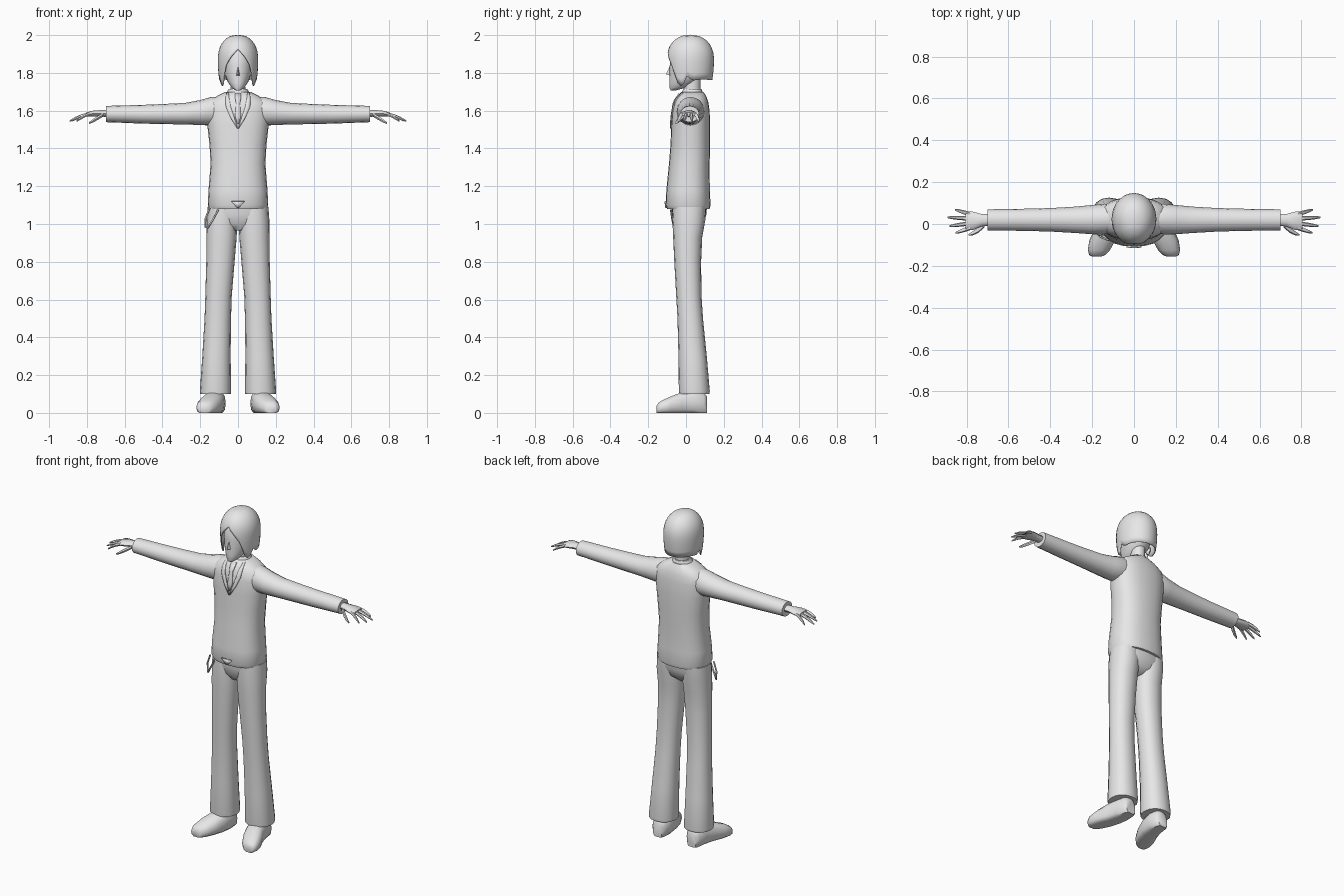
import bpy, bmesh, math
from mathutils import Vector

if "Cube" in bpy.data.objects:
    bpy.data.objects.remove(bpy.data.objects["Cube"])

grey = bpy.data.materials.new("plain_grey")
grey.diffuse_color = (0.8, 0.8, 0.8, 1)
grey.use_nodes = True
grey.node_tree.nodes["Principled BSDF"].inputs["Base Color"].default_value = grey.diffuse_color

def finish(name, bm, mirror=False, thick=0, angle=50):
    bmesh.ops.recalc_face_normals(bm, faces=bm.faces)
    me = bpy.data.meshes.new(name)
    bm.to_mesh(me)
    bm.free()
    me.materials.append(grey)
    ob = bpy.data.objects.new(name, me)
    bpy.context.collection.objects.link(ob)
    bpy.ops.object.select_all(action='DESELECT')
    ob.select_set(True)
    bpy.context.view_layer.objects.active = ob
    bpy.ops.object.shade_smooth_by_angle(angle=math.radians(angle))
    if thick:
        m = ob.modifiers.new("thickness", 'SOLIDIFY')
        m.thickness, m.offset = thick, 0
    if mirror:
        ob.modifiers.new("mirror", 'MIRROR').use_mirror_merge = False

def skin(bm, rings, caps=True):
    """Join rings of points into a closed tube."""
    vs = [[bm.verts.new(p) for p in r] for r in rings]
    n = len(vs[0])
    for a, b in zip(vs, vs[1:]):
        for i in range(n):
            j = (i + 1) % n
            bm.faces.new((a[i], a[j], b[j], b[i]))
    if caps:
        bm.faces.new(vs[0])
        bm.faces.new(vs[-1])
    return vs

def oval(ra, rb, n, power=2.0):
    for i in range(n):
        t = 2 * math.pi * i / n
        c, s = math.cos(t), math.sin(t)
        yield (ra * math.copysign(abs(c) ** (2 / power), c),
               rb * math.copysign(abs(s) ** (2 / power), s))

def column(name, rows, n=16, power=2.0, **kw):
    """Upright loft; rows are z, centre x, half width, front y, back y."""
    bm = bmesh.new()
    skin(bm, [[(cx + u, (y0 + y1) / 2 + v, z)
               for u, v in oval(rx, (y1 - y0) / 2, n, power)]
              for z, cx, rx, y0, y1 in rows])
    finish(name, bm, **kw)

def tube(bm, path, n=8):
    """Sideways loft; path points are x, y, z, y radius, z radius."""
    skin(bm, [[(x, y + u, z + v) for u, v in oval(ry, rz, n)]
              for x, y, z, ry, rz in path])

# Jacket body
body = [(1.08, 0, .152, -.100, .125), (1.10, 0, .160, -.108, .130),
        (1.18, 0, .156, -.104, .126), (1.32, 0, .145, -.090, .125),
        (1.42, 0, .151, -.082, .128), (1.52, 0, .162, -.078, .128),
        (1.60, 0, .168, -.072, .125), (1.645, 0, .160, -.062, .118),
        (1.675, 0, .115, -.046, .108), (1.70, 0, .066, -.025, .092)]
column("jacket_body", body, 24, 2.4)

def chest(x, z, lift=0.004):
    """Front point of the jacket at x, z."""
    for a, b in zip(body, body[1:]):
        if a[0] <= z <= b[0]:
            f = (z - a[0]) / (b[0] - a[0])
            rx, y0, y1 = (a[k] + (b[k] - a[k]) * f for k in (2, 3, 4))
            d = max(0, 1 - (abs(x) / rx) ** 2.4) ** (1 / 2.4)
            return (x, (y0 + y1) / 2 - (y1 - y0) / 2 * d - lift, z)

def plate(name, rows, mirror=False):
    """Thin strip on the chest; rows are z, left x, right x."""
    bm = bmesh.new()
    vs = [[bm.verts.new(chest(x, z)) for x in (l, (l + r) / 2, r)] for z, l, r in rows]
    for a, b in zip(vs, vs[1:]):
        for i in range(2):
            bm.faces.new((a[i], a[i + 1], b[i + 1], b[i]))
    finish(name, bm, mirror, thick=.007)

# Lapels, tie and belt buckle
plate("lapel", [(1.505, .0, .004), (1.56, .018, .038), (1.62, .038, .064),
                (1.66, .046, .066), (1.695, .050, .060)], True)
plate("tie", [(1.53, -.005, .005), (1.57, -.016, .016), (1.64, -.010, .010),
              (1.655, -.014, .014), (1.69, -.017, .017)])
plate("belt_buckle", [(1.085, -.004, .004), (1.12, -.035, .035)])

# Shirt collar and neck
column("shirt_collar", [(1.665, 0, .070, -.035, .095), (1.70, 0, .058, -.022, .088),
                        (1.715, 0, .048, -.012, .082)])
column("neck", [(1.67, 0, .042, -.012, .080), (1.73, 0, .038, -.012, .076),
                (1.80, 0, .042, -.010, .080)], 12)

# Sleeves
bm = bmesh.new()
tube(bm, [(.07, .025, 1.605, .060, .065), (.14, .024, 1.597, .073, .076),
          (.20, .021, 1.590, .070, .066), (.28, .020, 1.584, .063, .057),
          (.40, .020, 1.582, .056, .053), (.52, .020, 1.581, .053, .049),
          (.64, .020, 1.582, .051, .045), (.70, .020, 1.582, .050, .043)], 16)
finish("sleeve", bm, True)

# Hands: palm, four fingers and a thumb
bm = bmesh.new()
tube(bm, [(.68, .02, 1.585, .026, .020), (.73, .018, 1.586, .030, .018),
          (.77, .015, 1.584, .044, .016), (.805, .014, 1.579, .044, .011)], 10)
for y0, y1, tip in ((.048, .068, .855), (.026, .032, .892),
                    (.003, -.010, .882), (-.020, -.042, .852)):
    tube(bm, [(.785 + (tip - .785) * f, y0 + (y1 - y0) * f,
               1.583 - .018 * f - .020 * f * f, r, r)
              for f, r in ((0, .010), (.4, .010), (.75, .008), (1, .004))], 6)
tube(bm, [(.715, -.005, 1.578, .012, .012), (.745, -.030, 1.560, .013, .012),
          (.770, -.044, 1.545, .010, .010), (.790, -.052, 1.534, .004, .005)], 6)
finish("hand", bm, True)

# Trousers
column("trouser_seat", [(.965, 0, .055, -.035, .050), (1.0, 0, .135, -.060, .090),
                        (1.05, 0, .158, -.072, .108), (1.10, 0, .150, -.075, .112)], 20, 2.3)
column("trouser_leg", [(.10, .119, .081, -.036, .124), (.115, .119, .083, -.038, .126),
                       (.30, .114, .075, -.040, .110), (.50, .107, .070, -.045, .090),
                       (.62, .103, .070, -.052, .082), (.80, .093, .075, -.062, .080),
                       (.93, .087, .080, -.068, .086), (1.02, .085, .081, -.072, .102),
                       (1.09, .085, .076, -.070, .105)], 16, 2.2, mirror=True)

# Shoes: flat soles, toes turned outwards
bm = bmesh.new()
skin(bm, [[(cx + u, y, max(0, top * (.42 + v))) for u, v in oval(rx, .58, 14, 2.4)]
          for y, cx, rx, top in ((.112, .116, .030, .085), (.095, .116, .045, .11),
                                 (.04, .118, .053, .12), (-.02, .130, .058, .112),
                                 (-.08, .152, .062, .088), (-.125, .168, .053, .068),
                                 (-.148, .176, .038, .052), (-.156, .178, .022, .036))])
finish("shoe", bm, True)

# Face, nose and ears
column("face", [(1.708, 0, .014, -.082, -.050), (1.722, 0, .034, -.088, .000),
                (1.75, 0, .053, -.088, .050), (1.79, 0, .070, -.088, .100),
                (1.84, 0, .080, -.086, .120), (1.90, 0, .082, -.082, .125),
                (1.95, 0, .060, -.050, .100)], 20)
bm = bmesh.new()
nose = [bm.verts.new(p) for p in ((0, -.084, 1.84), (-.012, -.082, 1.785),
                                  (.012, -.082, 1.785), (0, -.106, 1.793))]
for f in ((0, 1, 3), (0, 3, 2), (1, 2, 3), (0, 2, 1)):
    bm.faces.new([nose[i] for i in f])
finish("nose", bm)
bm = bmesh.new()
bmesh.ops.create_uvsphere(bm, u_segments=8, v_segments=6, radius=1)
for p in bm.verts:
    p.co = Vector((.080 + .012 * p.co.x, .025 + .018 * p.co.y, 1.80 + .028 * p.co.z))
finish("ear", bm, True)

# Hair: bowl whose lower edge follows the fringe, side locks and nape
edge = [(0, 1.925), (.35, 1.885), (.62, 1.845), (.78, 1.80), (.98, 1.735),
        (1.2, 1.728), (1.4, 1.785), (1.65, 1.76), (2.1, 1.765), (3.2, 1.762)]

def hairline(t):
    for (a, za), (b, zb) in zip(edge, edge[1:]):
        if a <= t <= b:
            return za + (zb - za) * (t - a) / (b - a)

bm = bmesh.new()
rings, N, M = [], 40, 11
for k in range(1, M + 1):
    ring = []
    for i in range(N):
        t = 2 * math.pi * i / N
        z = 1.997 - (1.997 - hairline(min(t, 2 * math.pi - t))) * (k / M) ** 1.6
        if z > 1.87:
            r = max(0, 1 - ((z - 1.87) / .129) ** 2.2) ** (1 / 2.2)
        else:
            r = 1 - .09 * ((1.87 - z) / .12) ** 2
        ring.append((.104 * r * math.sin(t), .023 - .122 * r * math.cos(t), z))
    rings.append(ring)
top = skin(bm, rings, caps=False)[0]
crown = bm.verts.new((0, .023, 1.999))
for i in range(N):
    bm.faces.new((top[i], top[(i + 1) % N], crown))
finish("hair", bm, thick=.006)

# Hip chain hanging in a loop from the belt
cu = bpy.data.curves.new("hip_chain", 'CURVE')
cu.dimensions = '3D'
cu.bevel_depth, cu.bevel_resolution = .005, 1
sp = cu.splines.new('POLY')
pts = [(-.150, -.055, 1.085), (-.172, -.050, 1.03), (-.174, -.045, .985),
       (-.160, -.062, .98), (-.135, -.072, 1.02), (-.105, -.080, 1.075)]
sp.points.add(len(pts) - 1)
for p, c in zip(sp.points, pts):
    p.co = (*c, 1)
cu.materials.append(grey)
bpy.context.collection.objects.link(bpy.data.objects.new("hip_chain", cu))
